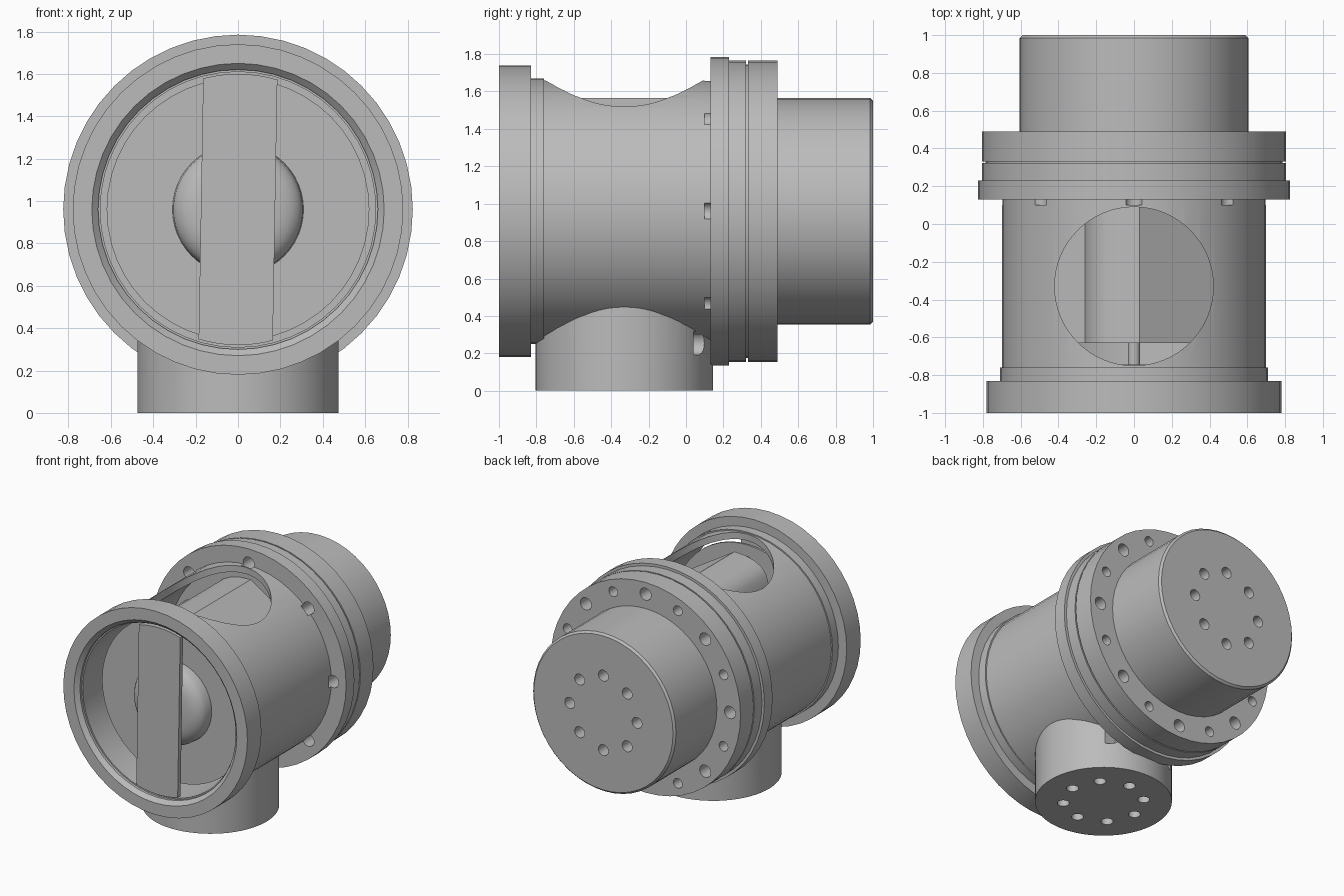
import bpy, bmesh
from math import sin, cos, pi, asin, radians
from mathutils import Matrix, Vector

AXIS_Z = 0.96      # height of the horizontal main axis
PORT_Y = -0.33     # centre of the lower port and upper opening
SEG = 48

if "Cube" in bpy.data.objects:
    bpy.data.objects.remove(bpy.data.objects["Cube"], do_unlink=True)

grey = bpy.data.materials.new("machined grey")
grey.use_nodes = True
grey.diffuse_color = (0.5, 0.5, 0.5, 1)
grey.node_tree.nodes["Principled BSDF"].inputs["Base Color"].default_value = (0.5, 0.5, 0.5, 1)


def to_object(bm, name):
    bmesh.ops.recalc_face_normals(bm, faces=bm.faces)
    mesh = bpy.data.meshes.new(name)
    bm.to_mesh(mesh)
    bm.free()
    mesh.materials.append(grey)
    obj = bpy.data.objects.new(name, mesh)
    bpy.context.collection.objects.link(obj)
    return obj


def lathe(name, profile):
    """Revolve a closed (y, radius) profile about the main axis."""
    bm = bmesh.new()
    verts = [bm.verts.new((0, y, AXIS_Z + r)) for y, r in profile]
    edges = [bm.edges.new((verts[i - 1], verts[i])) for i in range(len(verts))]
    bmesh.ops.spin(bm, geom=verts + edges, cent=(0, 0, AXIS_Z), axis=(0, 1, 0),
                   angle=2 * pi, steps=SEG)
    bmesh.ops.remove_doubles(bm, verts=bm.verts, dist=1e-4)
    loose = [e for e in bm.edges if not e.link_faces]
    bmesh.ops.delete(bm, geom=loose, context='EDGES')
    return to_object(bm, name)


def prism(name, outline, y0, y1):
    """Extrude an (x, z) outline, given about the main axis, along y."""
    bm = bmesh.new()
    face = bm.faces.new([bm.verts.new((x, y0, AXIS_Z + z)) for x, z in outline])
    new = bmesh.ops.extrude_face_region(bm, geom=[face])["geom"]
    moved = [v for v in new if isinstance(v, bmesh.types.BMVert)]
    bmesh.ops.translate(bm, verts=moved, vec=(0, y1 - y0, 0))
    return to_object(bm, name)


def cylinders(name, specs, axis, seg=20):
    """One mesh of several cylinders; spec = (start point, radius, length)."""
    bm = bmesh.new()
    turn = Matrix.Rotation(-pi / 2, 4, 'X') if axis == 'Y' else Matrix()
    for start, r, length in specs:
        place = Matrix.Translation(start) @ turn @ Matrix.Translation((0, 0, length / 2))
        bmesh.ops.create_cone(bm, cap_ends=True, segments=seg, radius1=r, radius2=r,
                              depth=length, matrix=place)
    return to_object(bm, name)


def cut(obj, cutter):
    mod = obj.modifiers.new("cut", 'BOOLEAN')
    mod.operation = 'DIFFERENCE'
    mod.solver = 'EXACT'
    mod.object = cutter
    bpy.context.view_layer.objects.active = obj
    bpy.ops.object.modifier_apply(modifier=mod.name)
    bpy.data.objects.remove(cutter, do_unlink=True)


def ring(count, radius, phase=0):
    return [(radius * cos(phase + i * 2 * pi / count),
             radius * sin(phase + i * 2 * pi / count)) for i in range(count)]


# Housing: front collar, barrel, double rear flange, rear drum and open front bore
housing = lathe("housing", [
    (-1, 0.69), (-1, 0.78), (-0.83, 0.78), (-0.83, 0.71), (-0.76, 0.71), (-0.76, 0.70),
    (0.13, 0.70), (0.13, 0.825), (0.23, 0.825), (0.23, 0.805), (0.322, 0.805),
    (0.322, 0.785), (0.332, 0.785), (0.332, 0.805), (0.49, 0.805), (0.49, 0.605),
    (0.985, 0.605), (1, 0.59), (1, 0), (0.11, 0), (0.11, 0.65), (-0.95, 0.65),
    (-0.95, 0.66), (-0.97, 0.66)])
cut(housing, cylinders("opening_cutter", [((0, PORT_Y, 1.1), 0.42, 1)], 'Z', 64))

# Flange bolt holes: eight wide through holes, eight narrow ones between
holes = [((x, 0.10, AXIS_Z + z), 0.047, 0.5) for x, z in ring(8, 0.715)]
holes += [((x, 0.35, AXIS_Z + z), 0.037, 0.2) for x, z in ring(8, 0.715, pi / 8)]
cut(housing, cylinders("flange_hole_cutter", holes, 'Y'))

# Rear drum bolt holes
holes = [((x, 0.9, AXIS_Z + z), 0.042, 0.2) for x, z in ring(8, 0.285)]
cut(housing, cylinders("drum_hole_cutter", holes, 'Y'))

# Lower port, trimmed to the barrel, with bolt holes and side reliefs
port = cylinders("lower_port", [((0, PORT_Y, 0), 0.475, 0.6)], 'Z', 64)
cut(port, cylinders("barrel_cutter", [((0, -1.2, AXIS_Z), 0.67, 2)], 'Y', 64))
holes = [((x, PORT_Y + y, -0.1), 0.042, 0.2) for x, y in ring(8, 0.28)]
cut(port, cylinders("port_hole_cutter", holes, 'Z'))
cut(port, cylinders("relief_cutter",
                    [((s * 0.27, 0.04, 0.255), 0.065, 0.2) for s in (-1, 1)], 'Y'))

# Inner disc with its rounded hub
disc = lathe("inner_disc", [(-0.76, 0), (-0.76, 0.62), (-0.745, 0.62), (-0.745, 0)])
hub = lathe("hub", [(-0.75, 0), (-0.75, 0.31), (-0.82, 0.305), (-0.85, 0.285),
                    (-0.875, 0.25), (-0.89, 0.2), (-0.9, 0)])

# Front cross bar with round ends, turned slightly off vertical
half = asin(0.175 / 0.64)
arc = [half * (i / 4 - 1) for i in range(9)]
angles = [a + radians(1) for a in arc] + [a + radians(181) for a in arc]
bar = prism("cross_bar", [(0.64 * sin(a), 0.64 * cos(a)) for a in angles], -0.965, -0.93)

# Rotor: round core with a rolled ridge and one flat flank
lower = [(0.6 * cos(a), 0.6 * sin(a))
         for a in (radians(150 + i * 10) for i in range(25))]
ridge = [(0.03, 0.605), (-0.06, 0.6), (-0.14, 0.58), (-0.2, 0.55), (-0.24, 0.5), (-0.26, 0.43)]
rotor = prism("rotor", lower + ridge, -0.63, 0.12)

# Locating pin between disc and rotor
pin = cylinders("locating_pin", [((0, -0.75, 1.46), 0.033, 0.14)], 'Y')

for obj in (housing, port, disc, hub, bar, rotor, pin):
    bpy.ops.object.select_all(action='DESELECT')
    obj.select_set(True)
    bpy.context.view_layer.objects.active = obj
    bpy.ops.object.shade_smooth_by_angle(angle=radians(30))
